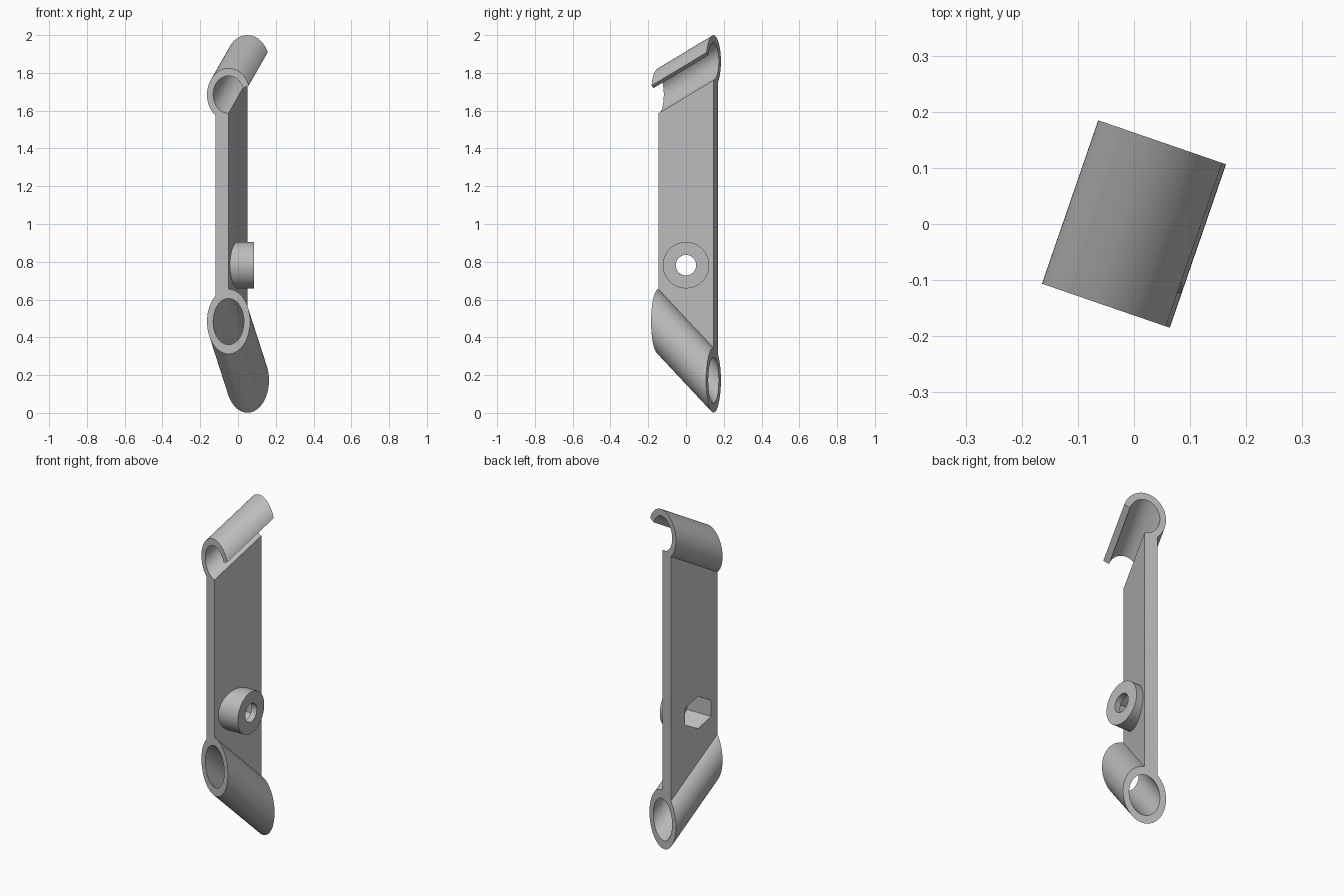
import bpy, bmesh
from math import radians, cos, sin, tan, pi
from mathutils import Matrix

if "Cube" in bpy.data.objects:
    bpy.data.objects.remove(bpy.data.objects["Cube"], do_unlink=True)

TURN = radians(-19)          # whole bracket is turned about z
HALF = 0.154                 # half depth of plate and tubes
OUTER, INNER = 0.1205, 0.086 # tube radii
THICK = 0.074                # plate thickness
LOW_Z, LOW_TILT = 0.328, radians(-45.3)
TOP_Z, TOP_TILT = 1.773, radians(29.7)
BOSS_Z = 0.782

grey = bpy.data.materials.new("light_grey")
grey.use_nodes = True
grey.diffuse_color = (0.5, 0.5, 0.5, 1)
grey.node_tree.nodes["Principled BSDF"].inputs["Base Color"].default_value = (0.5, 0.5, 0.5, 1)


def finish(bm, name, turn=True):
    if turn:
        bm.transform(Matrix.Rotation(TURN, 4, 'Z'))
    bmesh.ops.recalc_face_normals(bm, faces=bm.faces)
    mesh = bpy.data.meshes.new(name)
    bm.to_mesh(mesh)
    bm.free()
    mesh.materials.append(grey)
    ob = bpy.data.objects.new(name, mesh)
    bpy.context.collection.objects.link(ob)
    return ob


def tube(name, z, tilt, start, end, steps):
    """Tilted tube, or an arc of one, with upright end faces."""
    bm = bmesh.new()
    closed = end - start == 360
    rings = []
    for i in range(steps if closed else steps + 1):
        a = radians(start + (end - start) * i / steps)
        rings.append([bm.verts.new((r * cos(a), y, z + y * tan(tilt) + r * sin(a) / cos(tilt)))
                      for r, y in ((OUTER, -HALF), (OUTER, HALF), (INNER, HALF), (INNER, -HALF))])
    pairs = list(zip(rings, rings[1:]))
    if closed:
        pairs.append((rings[-1], rings[0]))
    else:
        bm.faces.new(rings[0])
        bm.faces.new(rings[-1])
    for p, q in pairs:
        for k in range(4):
            j = (k + 1) % 4
            bm.faces.new((p[k], p[j], q[j], q[k]))
    return finish(bm, name)


def rod(name, sides, radius, x0, x1):
    """Prism along x at the boss height, with a corner at the top."""
    bm = bmesh.new()
    ends = [[bm.verts.new((x, radius * sin(2 * pi * i / sides), BOSS_Z + radius * cos(2 * pi * i / sides)))
             for i in range(sides)] for x in (x0, x1)]
    for loop in ends:
        bm.faces.new(loop)
    for i in range(sides):
        j = (i + 1) % sides
        bm.faces.new((ends[0][i], ends[0][j], ends[1][j], ends[1][i]))
    return bm


# Plate, ending inside the walls of both tubes
bm = bmesh.new()
loops = []
for x in (-THICK, 0):
    loops.append([bm.verts.new((x, y, z + y * tan(t))) for y, z, t in (
        (-HALF, LOW_Z + 0.128, LOW_TILT), (HALF, LOW_Z + 0.128, LOW_TILT),
        (HALF, TOP_Z - 0.105, TOP_TILT), (-HALF, TOP_Z - 0.105, TOP_TILT))])
    bm.faces.new(loops[-1])
for i in range(4):
    j = (i + 1) % 4
    bm.faces.new((loops[0][i], loops[0][j], loops[1][j], loops[1][i]))
bracket = finish(bm, "bracket")

# Closed lower tube and open upper clip
lower_tube = tube("lower_tube", LOW_Z, LOW_TILT, 0, 360, 96)
upper_clip = tube("upper_clip", TOP_Z, TOP_TILT, 20, 270, 70)

# Boss, its inner end slanted to sit inside the plate
bm = rod("boss", 96, 0.123, -0.04, 0.085)
for v in bm.verts:
    if v.co.x < 0:
        v.co.x += v.co.y * tan(-TURN)
boss = finish(bm, "boss", False)

# Bolt hole and hexagonal nut pocket
bolt_hole = finish(rod("bolt_hole", 64, 0.054, -0.3, 0.3), "bolt_hole", False)
nut_pocket = finish(rod("nut_pocket", 6, 0.095, -0.3, 0.05), "nut_pocket", False)

bpy.context.view_layer.objects.active = bracket
bracket.select_set(True)
for part, op in ((lower_tube, 'UNION'), (upper_clip, 'UNION'), (boss, 'UNION'),
                 (bolt_hole, 'DIFFERENCE'), (nut_pocket, 'DIFFERENCE')):
    mod = bracket.modifiers.new(part.name, 'BOOLEAN')
    mod.object, mod.operation, mod.solver = part, op, 'EXACT'
    bpy.ops.object.modifier_apply(modifier=mod.name)
    bpy.data.objects.remove(part, do_unlink=True)

bpy.ops.object.shade_smooth_by_angle(angle=radians(30))
